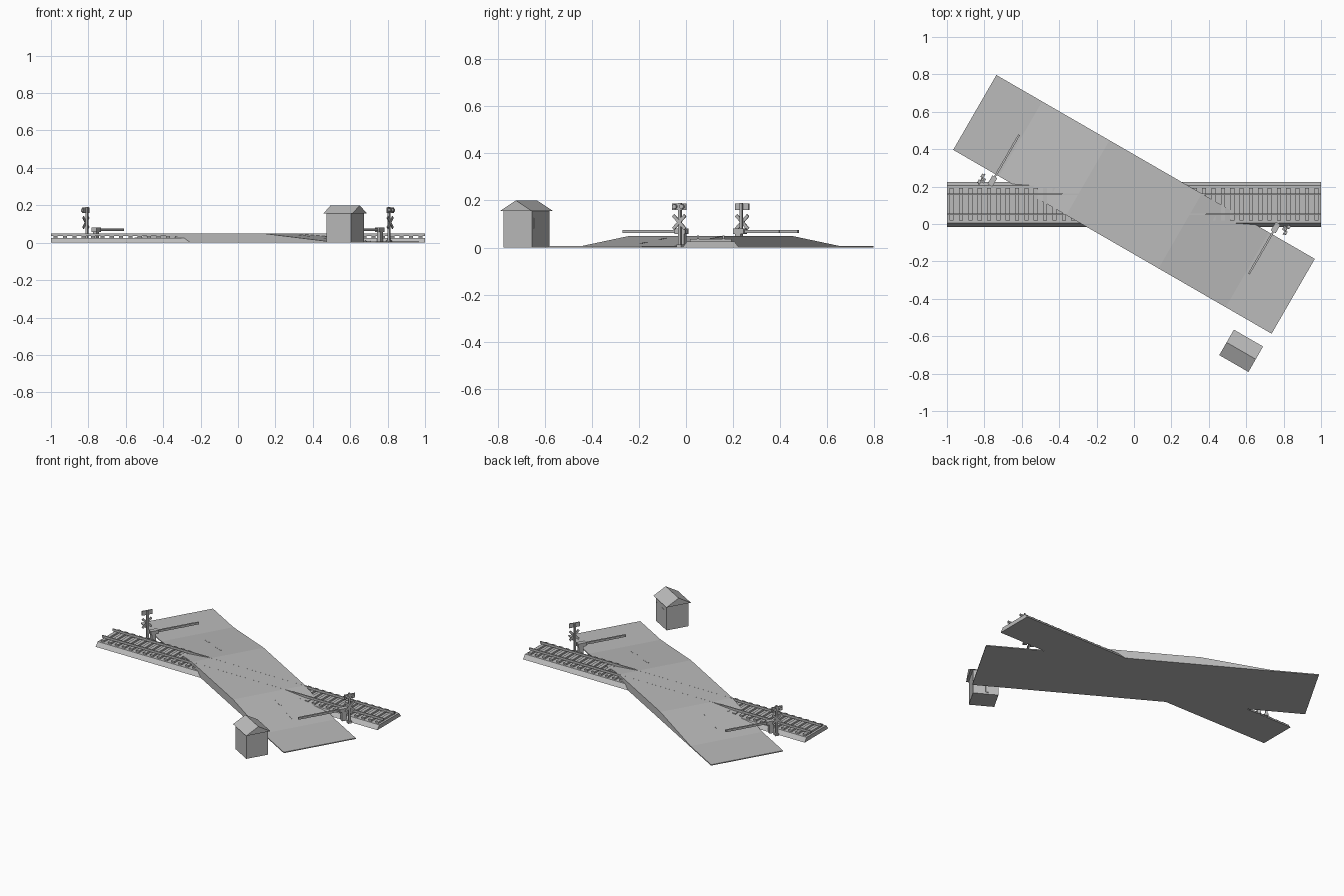
import bpy, bmesh, math
from mathutils import Matrix, Vector

old = bpy.data.objects.get("Cube")
if old:
    bpy.data.objects.remove(old, do_unlink=True)

grey = bpy.data.materials.new("plain grey")
grey.use_nodes = True
colour = (0.5, 0.5, 0.5, 1)
grey.diffuse_color = colour
grey.node_tree.nodes["Principled BSDF"].inputs["Base Color"].default_value = colour

CENTRE = Matrix.Translation((0, 0.105, 0))
ROAD = CENTRE @ Matrix.Rotation(math.radians(-30), 4, 'Z')
SHED = Matrix.Translation((0.573, -0.678, 0)) @ Matrix.Rotation(math.radians(-30), 4, 'Z')


def finish(name, bm, matrix):
    bmesh.ops.recalc_face_normals(bm, faces=bm.faces)
    mesh = bpy.data.meshes.new(name)
    bm.to_mesh(mesh)
    bm.free()
    mesh.materials.append(grey)
    obj = bpy.data.objects.new(name, mesh)
    obj.matrix_world = matrix
    bpy.context.collection.objects.link(obj)
    return obj


def add_box(bm, low, high, turn=None):
    low, high = Vector(low), Vector(high)
    m = Matrix.Translation((low + high) / 2)
    if turn:
        m = m @ turn
    bmesh.ops.create_cube(bm, size=1, matrix=m @ Matrix.Diagonal((*(high - low), 1)))


def box(name, low, high, matrix, turn=None):
    bm = bmesh.new()
    add_box(bm, low, high, turn)
    return finish(name, bm, matrix)


def prism(name, profile, along, half, matrix):
    """Extrude a profile symmetrically; along is 'x' (y,z profile) or 'y' (x,z profile)."""
    bm = bmesh.new()
    point = (lambda d, a, z: (d, a, z)) if along == 'x' else (lambda d, a, z: (a, d, z))
    ends = [[bm.verts.new(point(d, a, z)) for a, z in profile] for d in (-half, half)]
    for ring in ends:
        bm.faces.new(ring)
    n = len(profile)
    for i in range(n):
        j = (i + 1) % n
        bm.faces.new((ends[0][i], ends[0][j], ends[1][j], ends[1][i]))
    return finish(name, bm, matrix)


# Road ramped over the track
prism("road", [(-0.983, 0), (-0.983, 0.006), (-0.70, 0.006), (-0.285, 0.05),
               (0.285, 0.05), (0.70, 0.006), (0.983, 0.006), (0.983, 0)], 'y', 0.231, ROAD)

# Centre line dashes on the two ramps
slope = math.atan2(0.044, 0.415)
bm = bmesh.new()
for side in (-1, 1):
    for u in (0.41, 0.57):
        z = 0.05 - (u - 0.285) * math.tan(slope)
        add_box(bm, (side * u - 0.035, -0.005, z - 0.001), (side * u + 0.035, 0.005, z + 0.001),
                Matrix.Rotation(side * slope, 4, 'Y'))
finish("centre_line_dashes", bm, ROAD)

# Railway track: ballast, sleepers, rails
prism("ballast", [(-0.12, 0), (-0.1, 0.026), (0.1, 0.026), (0.12, 0)], 'x', 1.0, CENTRE)
bm = bmesh.new()
for i in range(40):
    x = -0.975 + 0.05 * i
    add_box(bm, (x - 0.011, -0.0875, 0.024), (x + 0.011, 0.0875, 0.037))
finish("sleepers", bm, CENTRE)
for side, label in ((-1, "front_rail"), (1, "back_rail")):
    box(label, (-1, side * 0.054 - 0.004, 0.036), (1, side * 0.054 + 0.004, 0.0503), CENTRE)

# Barrier and warning signal, repeated half a turn around the crossing
for turn, label in ((0, "left"), (math.pi, "right")):
    m = ROAD @ Matrix.Rotation(turn, 4, 'Z')

    box(label + "_barrier_stand", (0.707, 0.262, 0), (0.729, 0.29, 0.08), m)
    box(label + "_barrier_arm", (0.713, -0.015, 0.062), (0.723, 0.3, 0.075), m)
    box(label + "_barrier_weight", (0.703, 0.245, 0.058), (0.733, 0.297, 0.08), m)
    bm = bmesh.new()
    for i in range(4):
        v = 0.02 + 0.055 * i
        add_box(bm, (0.7125, v, 0.0615), (0.7235, v + 0.025, 0.0755))
    finish(label + "_barrier_stripes", bm, m)

    u, v = 0.764, 0.291
    box(label + "_signal_base", (u - 0.012, v - 0.012, 0), (u + 0.012, v + 0.012, 0.012), m)
    box(label + "_signal_post", (u - 0.006, v - 0.006, 0), (u + 0.006, v + 0.006, 0.19), m)
    bm = bmesh.new()
    for angle in (-45, 45):
        add_box(bm, (u + 0.005, v - 0.041, 0.101), (u + 0.01, v + 0.041, 0.115),
                Matrix.Rotation(math.radians(angle), 4, 'X'))
    finish(label + "_crossed_boards", bm, m)
    box(label + "_lamp_board", (u + 0.004, v - 0.034, 0.16), (u + 0.01, v + 0.034, 0.188), m)
    bm = bmesh.new()
    for side in (-1, 1):
        bmesh.ops.create_cone(bm, cap_ends=True, segments=12, radius1=0.01, radius2=0.01, depth=0.012,
                              matrix=Matrix.Translation((u + 0.015, v + side * 0.018, 0.174))
                              @ Matrix.Rotation(math.pi / 2, 4, 'Y'))
    finish(label + "_lamps", bm, m)

# Keeper's shed with gabled roof, door and window facing the road
box("shed_walls", (-0.075, -0.07, 0), (0.075, 0.07, 0.157), SHED)
prism("shed_roof", [(-0.0785, 0.155), (0, 0.2), (0.0785, 0.155)], 'x', 0.09, SHED)
box("shed_door", (-0.04, 0.069, 0.012), (0.0, 0.072, 0.12), SHED)
box("shed_window", (0.035, 0.069, 0.08), (0.06, 0.072, 0.125), SHED)
